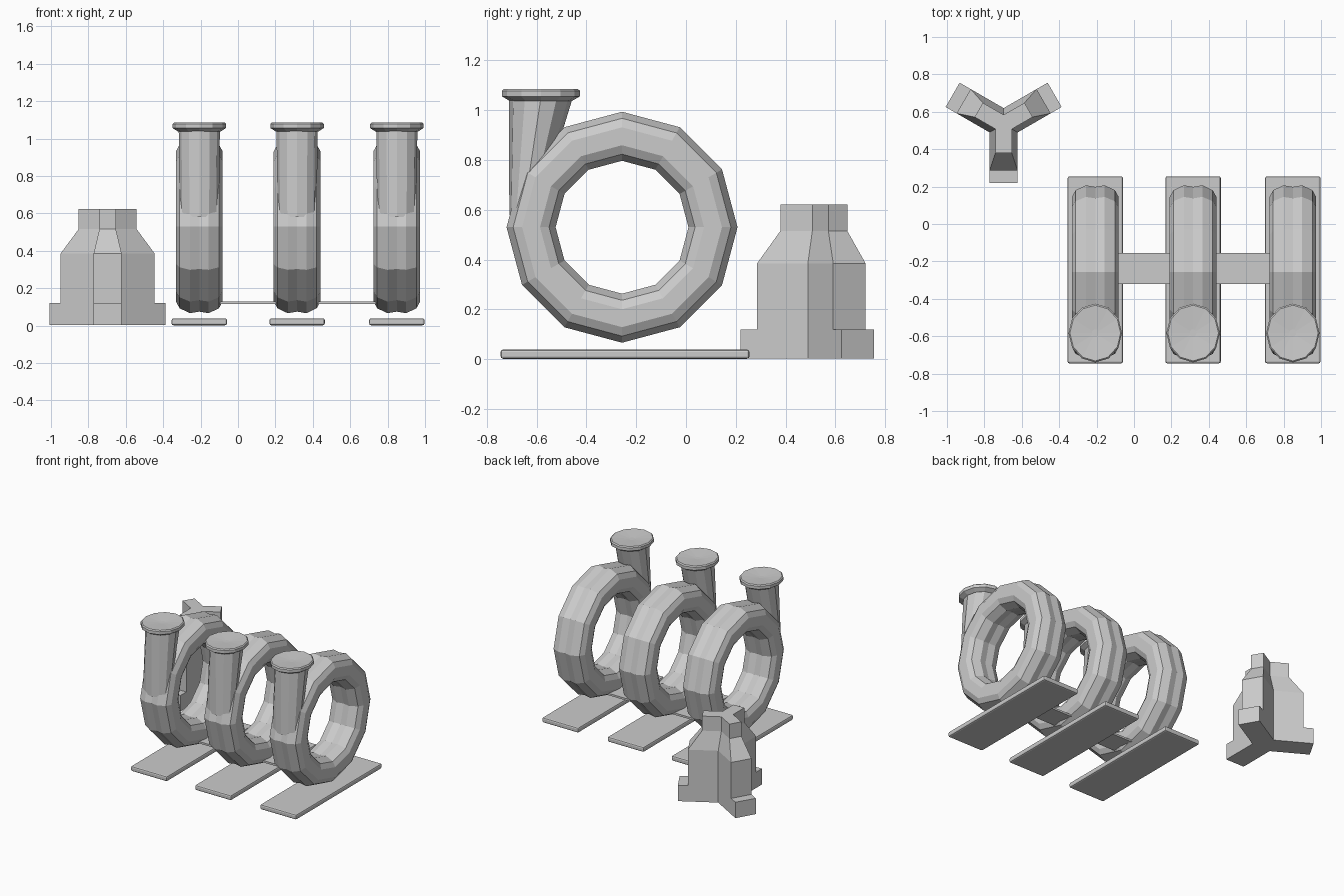
import bpy, bmesh
from math import sin, cos, pi
from mathutils import Vector, Matrix

if "Cube" in bpy.data.objects:
    bpy.data.objects.remove(bpy.data.objects["Cube"])

grey = bpy.data.materials.new("plain grey")
grey.use_nodes = True
grey.diffuse_color = (0.6, 0.6, 0.6, 1)
grey.node_tree.nodes["Principled BSDF"].inputs["Base Color"].default_value = (0.6, 0.6, 0.6, 1)


def finish(name, bm, bevel=0):
    bmesh.ops.remove_doubles(bm, verts=bm.verts, dist=0.0005)
    bmesh.ops.recalc_face_normals(bm, faces=bm.faces)
    mesh = bpy.data.meshes.new(name)
    bm.to_mesh(mesh)
    bm.free()
    mesh.materials.append(grey)
    obj = bpy.data.objects.new(name, mesh)
    bpy.context.collection.objects.link(obj)
    if bevel:
        mod = obj.modifiers.new("soft edges", "BEVEL")
        mod.width = bevel
        mod.segments = 2
        mod.limit_method = 'ANGLE'
        mod.angle_limit = 0.6
    return obj


def loft(name, sections, closed=False, bevel=0):
    """Skin a list of equal-sized point loops; cap the ends unless closed."""
    bm = bmesh.new()
    loops = [[bm.verts.new(p) for p in s] for s in sections]
    n = len(loops[0])
    pairs = list(zip(loops, loops[1:]))
    if closed:
        pairs.append((loops[-1], loops[0]))
    else:
        bm.faces.new(loops[0])
        bm.faces.new(loops[-1])
    for a, b in pairs:
        for i in range(n):
            j = (i + 1) % n
            bm.faces.new((a[i], a[j], b[j], b[i]))
    return finish(name, bm, bevel)


def box(name, centre, size, bevel=0):
    bm = bmesh.new()
    bmesh.ops.create_cube(bm, size=1, matrix=Matrix.Translation(centre) @ Matrix.Diagonal((*size, 1)))
    return finish(name, bm, bevel)


def oval(x, y, z, rx, ry, sides=12):
    return [(x + rx * cos(2 * pi * i / sides), y + ry * sin(2 * pi * i / sides), z)
            for i in range(sides)]


# Ring cross-section: sideways offset and distance from the ring's axis
MID = 0.3655
quarter = [(0, 0.09), (0.05, 0.0985), (0.105, 0.072), (0.125, 0.036)]
half = quarter + [(x, -r) for x, r in reversed(quarter)]
section = half + [(-x, r) for x, r in reversed(half[1:-1])]

RING_Y, RING_Z, PIPE_Y = -0.257, 0.53, -0.583
for side, cx in (("right", -0.207), ("middle", 0.316), ("left", 0.849)):
    # Faceted ring
    turns = [2 * pi * k / 12 for k in range(12)]
    loft(side + "_ring",
         [[(cx + x, RING_Y + (MID + r) * sin(a), RING_Z + (MID + r) * cos(a)) for x, r in section]
          for a in turns], closed=True)
    # Pipe that narrows into the front of the ring
    loft(side + "_pipe", [oval(cx, -0.655, 0.58, 0.105, 0.055),
                          oval(cx, PIPE_Y, 1.05, 0.11, 0.128)])
    # Flanged lid on the pipe
    lid = [(0.126, 1.038), (0.157, 1.056), (0.157, 1.078), (0.149, 1.085), (0.02, 1.076)]
    loft(side + "_pipe_lid", [oval(cx, PIPE_Y, z, r * 0.91, r) for r, z in lid])
    # Ground plate
    box(side + "_ground_plate", (cx, -0.245, 0.02), (0.296, 1.0, 0.037), 0.01)

# Thin bar joining the rings
box("joining_bar", (0.32, -0.238, 0.121), (1.06, 0.165, 0.014))


# Three-armed stand: height, arm length and arm half-width at each level
def three_arms(z, length, width):
    points = []
    for k in range(3):
        a = -pi / 2 + k * 2 * pi / 3
        out, across = Vector((cos(a), sin(a), 0)), Vector((-sin(a), cos(a), 0))
        mid = Vector((-0.697, 0.533, z))
        points += [mid + out * length - across * width, mid + out * length + across * width]
        crotch = a + pi / 3
        points.append(mid + Vector((cos(crotch), sin(crotch), 0)) * width / sin(pi / 3))
    return points


levels = [(0.003, 0.315, 0.075), (0.12, 0.315, 0.075), (0.12, 0.247, 0.075),
          (0.385, 0.247, 0.075), (0.515, 0.154, 0.044), (0.622, 0.154, 0.044)]
loft("three_armed_stand", [three_arms(*level) for level in levels], bevel=0.006)
